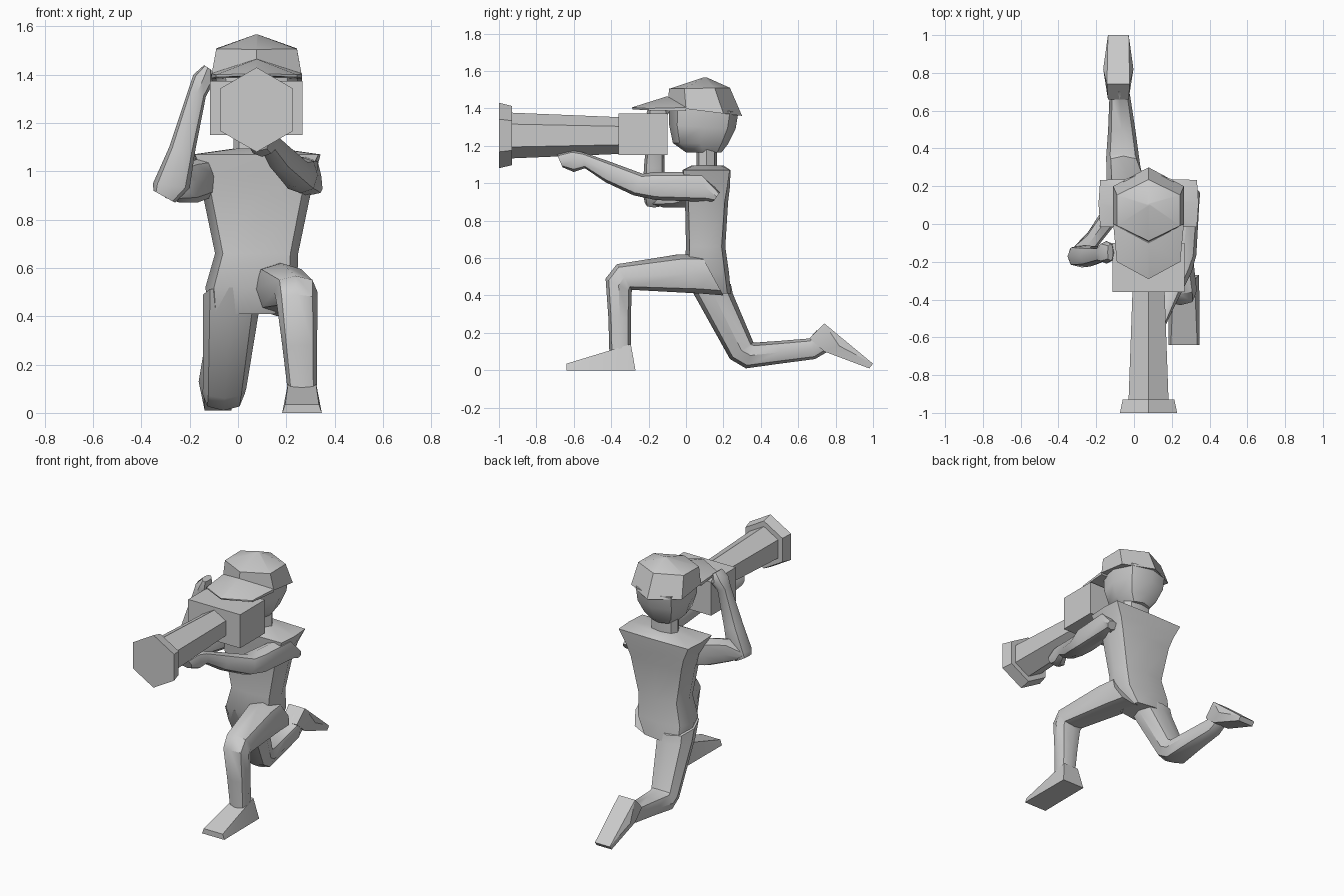
import bpy, bmesh, math
from mathutils import Vector

AXIS = {'X': Vector((1, 0, 0)), 'Y': Vector((0, 1, 0))}


def finish(name, bm, smooth=40):
    bmesh.ops.recalc_face_normals(bm, faces=bm.faces)
    me = bpy.data.meshes.new(name)
    bm.to_mesh(me)
    bm.free()
    ob = bpy.data.objects.new(name, me)
    bpy.context.collection.objects.link(ob)
    bpy.ops.object.select_all(action='DESELECT')
    ob.select_set(True)
    bpy.context.view_layer.objects.active = ob
    bpy.ops.object.shade_smooth_by_angle(angle=math.radians(smooth))
    return ob


def loft(name, rings, n=8, axis='X', smooth=40):
    """Each ring: two opposite points, half width along axis, optional squareness exponent."""
    bm = bmesh.new()
    loops = []
    for ring in rings:
        a, b, hw = Vector(ring[0]), Vector(ring[1]), ring[2]
        e = ring[3] if len(ring) > 3 else 0.8
        e = 1 if n == 6 else e
        loop = []
        for i in range(n):
            t = 2 * math.pi * i / n
            c, s = (math.copysign(abs(f) ** e, f) if abs(f) > 1e-6 else 0
                    for f in (math.cos(t), math.sin(t)))
            loop.append(bm.verts.new((a + b) / 2 + (a - b) / 2 * c + AXIS[axis] * hw * s))
        loops.append(loop)
    for p, q in zip(loops, loops[1:]):
        for i in range(n):
            j = (i + 1) % n
            bm.faces.new((p[i], p[j], q[j], q[i]))
    bm.faces.new(loops[0])
    bm.faces.new(loops[-1])
    return finish(name, bm, smooth)


def side(rows):
    """Side-view rows (x, half width, y1, z1, y2, z2) to rings."""
    return [((x, y1, z1), (x, y2, z2), hw) for x, hw, y1, z1, y2, z2 in rows]


def hull(name, pts):
    bm = bmesh.new()
    for p in pts:
        bm.verts.new(p)
    bmesh.ops.convex_hull(bm, input=bm.verts)
    return finish(name, bm, 20)


CX = 0.077

# Camera: hexagonal lens with flared hood, box body
loft("camera_lens", [((CX, y, 1.255 + r), (CX, y, 1.255 - r), r) for y, r in
     ((-1, .175), (-.93, .158), (-.93, .122), (-.35, .098))], n=6, smooth=25)
hull("camera_body", [(x, y, z) for x in (-.115, .268) for y in (-.36, -.10)
                     for z in (1.15, 1.373)])

# Head, neck, cap and brim
loft("head", side([(CX, .085, 0, 1.165, .19, 1.165), (CX, .13, -.07, 1.215, .225, 1.21),
                   (CX, .165, -.09, 1.31, .265, 1.29), (CX, .17, -.09, 1.42, .28, 1.38)]))
loft("neck", side([(CX, .095, .055, 1.05, .165, 1.05), (CX, .095, .055, 1.20, .165, 1.20)]))
loft("cap", side([(CX, .216, -.10, 1.41, .30, 1.36), (CX, .193, -.09, 1.505, .235, 1.51),
                  (CX, .008, .095, 1.566, .11, 1.566)]), n=6, smooth=35)
hull("cap_brim", [(CX + s * x, y, z) for s in (-1, 1) for x, y, z in
     ((.187, 0, 1.405), (.187, 0, 1.385), (0, -.10, 1.465), (.168, -.2, 1.40),
      (.168, -.2, 1.39), (.003, -.29, 1.405), (.003, -.285, 1.395))])

# Torso and pelvis, square at the shoulders
loft("torso", [((x, y1, z), (x, y2, z), hw, e) for x, hw, y1, y2, z, e in (
    (.03, .15, .04, .24, .41, .6), (.055, .19, -.01, .23, .52, .6),
    (.077, .172, 0, .21, .66, .6), (.077, .222, -.005, .225, .90, .5),
    (.077, .24, -.015, .235, .98, .35), (.077, .265, -.02, .238, 1.07, .1),
    (.077, .09, .03, .2, 1.095, .5))], smooth=40)

# Front leg, knee up with foot flat
loft("front_leg", side([
    (.165, .11, .08, .62, .20, .40), (.18, .11, -.04, .62, .08, .41),
    (.24, .09, -.37, .567, -.29, .43), (.245, .085, -.43, .49, -.29, .42),
    (.255, .072, -.415, .28, -.295, .28), (.265, .062, -.41, .10, -.295, .13)]))
hull("front_foot", [(.265 + s * x, y, z) for s in (-1, 1) for x, y, z in
     ((.082, -.64, 0), (.07, -.64, .035), (.055, -.41, .09), (.055, -.295, .14),
      (.08, -.27, 0))])

# Rear leg, kneeling with the foot trailing
loft("rear_leg", side([
    (-.025, .12, .0, .52, .24, .46), (-.03, .115, .04, .41, .25, .41),
    (-.055, .09, .235, .06, .36, .15), (-.06, .088, .32, .01, .37, .148),
    (-.065, .072, .5, .035, .5, .157), (-.075, .055, .69, .06, .66, .17),
    (-.08, .05, .75, .095, .70, .215)]))
hull("rear_foot", [(-.083 + s * x, y, z) for s in (-1, 1) for x, y, z in
     ((.055, .66, .17), (.06, .74, .25), (.08, .82, .13), (.055, 1, .035),
      (.055, .98, .01), (.06, .74, .10))])

# Arm supporting the lens from below
loft("support_arm", side([
    (.315, .035, .18, .95, .15, .905), (.285, .06, .08, 1.06, .12, .90),
    (.26, .07, -.17, 1.06, -.16, .91), (.24, .065, -.23, 1.05, -.28, .935),
    (.17, .05, -.42, 1.12, -.43, 1.005), (.125, .038, -.55, 1.165, -.54, 1.08),
    (.10, .05, -.61, 1.18, -.60, 1.06), (.085, .045, -.69, 1.155, -.66, 1.085)]))

# Arm raised beside the camera
loft("raised_upper_arm", [
    ((-.09, .09, 1.06), (-.09, .09, .90), .08), ((-.17, -.01, 1.05), (-.17, -.01, .87), .08),
    ((-.25, -.12, 1.02), (-.24, -.12, .87), .075), ((-.335, -.17, .95), (-.30, -.17, .89), .05)],
    axis='Y')
loft("raised_forearm", [
    ((-.35, -.17, .92), (-.26, -.17, .87), .05), ((-.352, -.17, .95), (-.20, -.17, .93), .06),
    ((-.285, -.17, 1.10), (-.178, -.17, 1.08), .055), ((-.205, -.16, 1.34), (-.133, -.16, 1.31), .04),
    ((-.185, -.15, 1.40), (-.105, -.15, 1.36), .06), ((-.14, -.15, 1.44), (-.11, -.15, 1.42), .045)],
    axis='Y')
